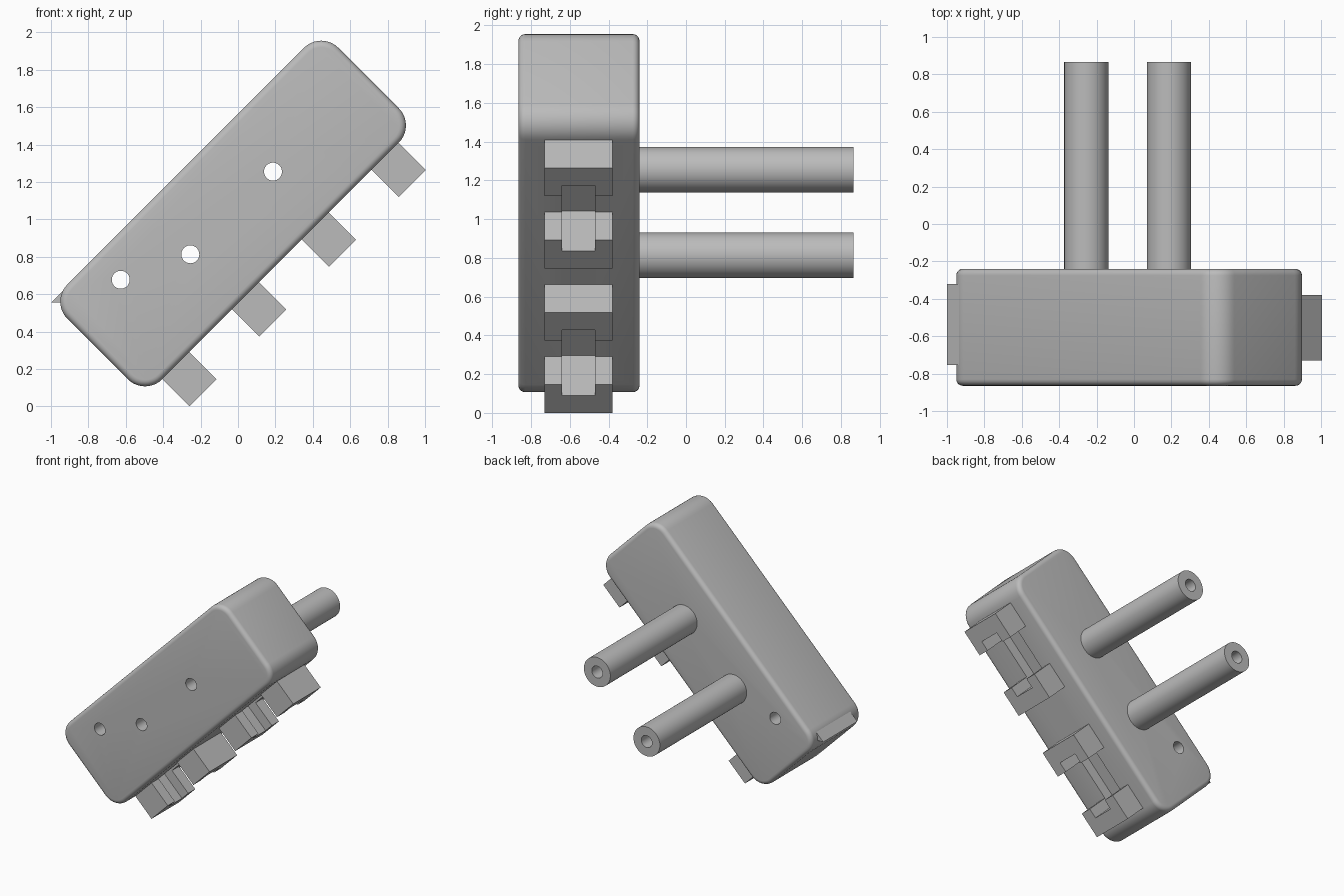
import bpy, bmesh
from math import radians
from mathutils import Matrix, Vector

if "Cube" in bpy.data.objects:
    bpy.data.objects.remove(bpy.data.objects["Cube"], do_unlink=True)

grey = bpy.data.materials.new("plain grey")
grey.use_nodes = True
colour = (0.5, 0.5, 0.5, 1)
grey.diffuse_color = colour
grey.node_tree.nodes["Principled BSDF"].inputs["Base Color"].default_value = colour

TILT = Matrix.Rotation(radians(-45), 4, 'Y')  # local x runs along the slanted body


def finish(name, bm):
    bmesh.ops.recalc_face_normals(bm, faces=bm.faces)
    mesh = bpy.data.meshes.new(name)
    bm.to_mesh(mesh)
    bm.free()
    mesh.materials.append(grey)
    ob = bpy.data.objects.new(name, mesh)
    bpy.context.collection.objects.link(ob)
    return ob


def box_mesh(low, high):
    low, high = Vector(low), Vector(high)
    bm = bmesh.new()
    bmesh.ops.create_cube(bm, size=1)
    for v in bm.verts:
        v.co = (low + high) / 2 + v.co * (high - low)
    return bm


def tilted_box(name, low, high):
    bm = box_mesh(low, high)
    bm.transform(TILT)
    return finish(name, bm)


def rod(name, x, z, radius, y0, y1):
    bm = bmesh.new()
    bmesh.ops.create_cone(bm, cap_ends=True, segments=48, radius1=radius,
                          radius2=radius, depth=y1 - y0)
    bm.transform(Matrix.Translation((x, (y0 + y1) / 2, z)) @ Matrix.Rotation(radians(90), 4, 'X'))
    return finish(name, bm)


def cut(ob, cutters):
    for c in cutters:
        mod = ob.modifiers.new("cut", 'BOOLEAN')
        mod.operation, mod.solver, mod.object = 'DIFFERENCE', 'EXACT', c
    bpy.context.view_layer.update()
    mesh = bpy.data.meshes.new_from_object(ob.evaluated_get(bpy.context.evaluated_depsgraph_get()))
    ob.modifiers.clear()
    ob.data = mesh


def smooth(ob):
    bpy.ops.object.select_all(action='DESELECT')
    ob.select_set(True)
    bpy.context.view_layer.objects.active = ob
    bpy.ops.object.shade_smooth_by_angle(angle=radians(35))


# Body: broad rounded corners, then a small round along the front and back rims
BACK, FRONT, UNDER = -0.24, -0.865, 0.389
bm = box_mesh((-0.314, FRONT, UNDER), (1.735, BACK, 1.106))
corners = [e for e in bm.edges if abs(e.verts[0].co.y - e.verts[1].co.y) > 0.1]
bmesh.ops.bevel(bm, geom=corners, offset=0.13, segments=10, profile=0.5, affect='EDGES')
rims = [e for e in bm.edges if abs(e.verts[0].co.y - e.verts[1].co.y) < 0.001]
bmesh.ops.bevel(bm, geom=rims, offset=0.035, segments=5, profile=0.5, affect='EDGES')
bm.transform(TILT)
body = finish("body", bm)

# Bores: two continue through the rods, one passes through the body only
sites = [(-0.255, 0.813), (0.187, 1.255)]
bores = [rod("bore_cutter", x, z, 0.048, -1.2, 1.2) for x, z in sites + [(-0.627, 0.677)]]

# Blocks on the underside, with one slot shared by each pair
half, pitch, start = 0.1025, 0.5275, -0.081
slots = []
for pair in (0, 2):
    a = start + pair * pitch
    slots.append(tilted_box("slot_cutter", (a + 0.0245, -0.64, 0.1),
                            (a + pitch - 0.0245, -0.47, 0.474)))
for k in range(4):
    c = start + k * pitch
    block = tilted_box(f"foot_block_{k + 1}", (c - half, -0.73, 0.184),
                       (c + half, -0.38, UNDER + 0.03))
    cut(block, [slots[k // 2]])
cut(body, bores + slots)
smooth(body)

# Hollow rods on the back
for i, (x, z) in enumerate(sites):
    tube = rod(f"back_rod_{i + 1}", x, z, 0.118, BACK - 0.05, 0.865)
    cut(tube, [bores[i]])
    smooth(tube)

# Wedge lip at the upper end corner
bm = bmesh.new()
lip = [bm.verts.new((x, -0.755, z)) for x, z in [(-1, 0.555), (-0.8, 0.555), (-0.8, 0.755)]]
face = bm.faces.new(lip)
ext = bmesh.ops.extrude_face_region(bm, geom=[face])
moved = [g for g in ext["geom"] if isinstance(g, bmesh.types.BMVert)]
bmesh.ops.translate(bm, verts=moved, vec=(0, 0.435, 0))
finish("wedge_lip", bm)

for helper in bores + slots:
    bpy.data.objects.remove(helper, do_unlink=True)
